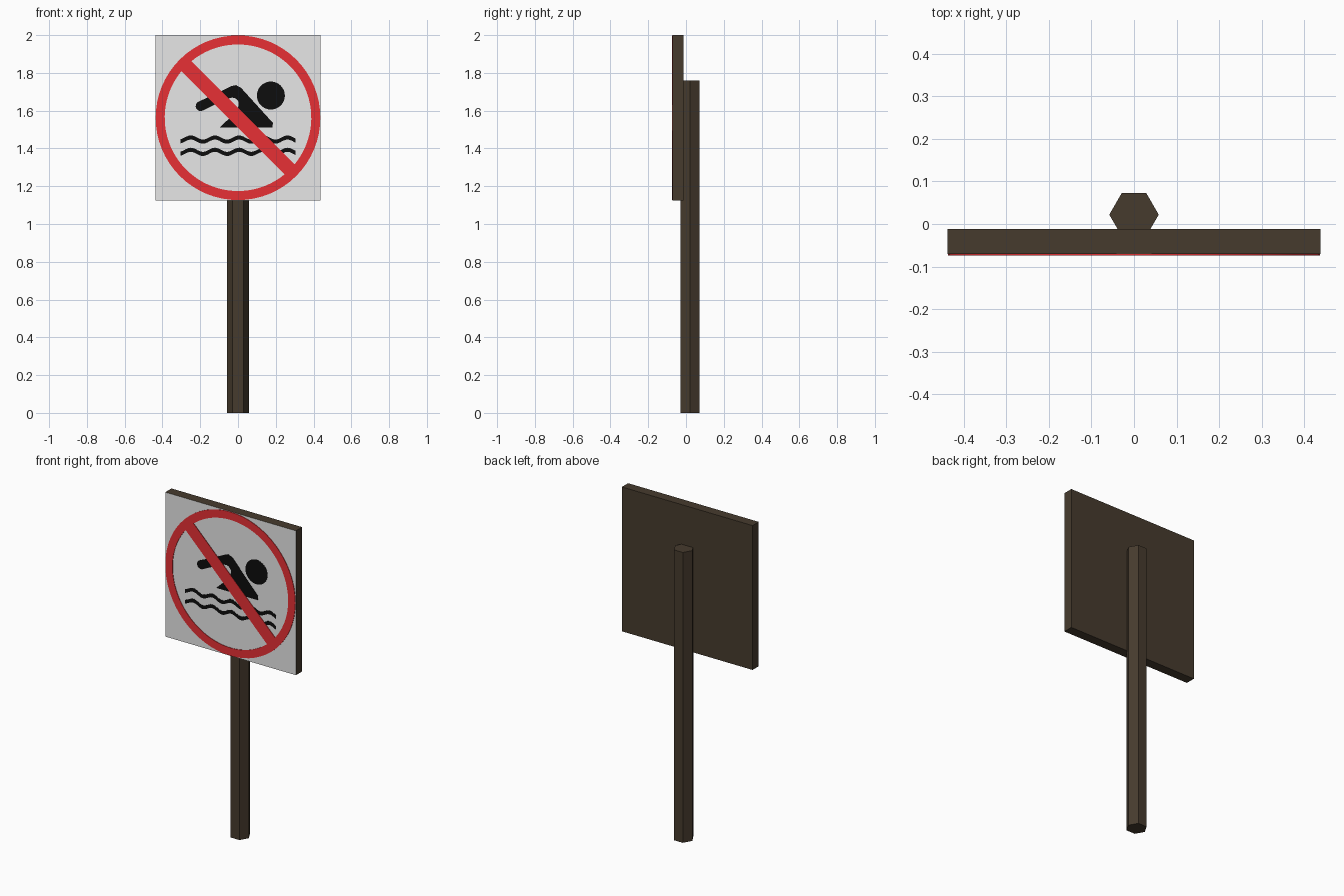
import bpy, bmesh, math

if "Cube" in bpy.data.objects:
    bpy.data.objects.remove(bpy.data.objects["Cube"])

FRONT = -0.071          # y of the board's front face
CZ = 1.5625             # height of the sign centre


def material(name, rgb):
    m = bpy.data.materials.new(name)
    m.diffuse_color = (*rgb, 1)
    m.use_nodes = True
    m.node_tree.nodes["Principled BSDF"].inputs["Base Color"].default_value = m.diffuse_color
    return m


wood = material("dark wood", (0.062, 0.044, 0.027))
white = material("sign white", (0.8, 0.8, 0.8))
red = material("prohibition red", (0.8, 0.03, 0.035))
black = material("pictogram black", (0.004, 0.004, 0.004))


def arc(cx, cz, r, a0, a1, n):
    return [(cx + r * math.cos(a0 + (a1 - a0) * i / n),
             cz + r * math.sin(a0 + (a1 - a0) * i / n)) for i in range(n + 1)]


def circle(cx, cz, r, n=64):
    return arc(cx, cz, r, 0, 2 * math.pi, n)[:-1]


def plate(name, loops, depth, mat):
    """Thin plate on the board front, outlined by (x, z) loops; inner loops are holes."""
    cu = bpy.data.curves.new(name, 'CURVE')
    cu.dimensions = '2D'
    cu.fill_mode = 'BOTH'
    cu.extrude = depth / 2
    for pts in loops:
        s = cu.splines.new('POLY')
        s.points.add(len(pts) - 1)
        for p, (x, z) in zip(s.points, pts):
            p.co = (x, z, 0, 1)
        s.use_cyclic_u = True
    ob = bpy.data.objects.new(name, cu)
    bpy.context.collection.objects.link(ob)
    ob.rotation_euler = (math.pi / 2, 0, 0)
    ob.location = (0, FRONT - depth / 2, 0)
    cu.materials.append(mat)
    bpy.ops.object.select_all(action='DESELECT')
    ob.select_set(True)
    bpy.context.view_layer.objects.active = ob
    bpy.ops.object.convert(target='MESH')
    return bpy.context.object


# hexagonal post
bpy.ops.mesh.primitive_cylinder_add(vertices=6, radius=0.058, depth=1.76,
                                    location=(0, 0.022, 0.88),
                                    rotation=(0, 0, math.pi / 6))
post = bpy.context.object
post.name = "post"
post.data.materials.append(wood)

# square board with a white front face
bpy.ops.mesh.primitive_cube_add(size=1, location=(0, FRONT + 0.0295, CZ))
board = bpy.context.object
board.name = "sign_board"
board.scale = (0.876, 0.059, 0.875)
board.data.materials.append(wood)
board.data.materials.append(white)
for f in board.data.polygons:
    f.material_index = 1 if f.normal.y < -0.5 else 0

# red ring with diagonal bar: a disc with two circle-segment holes
R_IN, HALF = 0.388, 0.038
a = math.asin(HALF / R_IN)
d = -math.pi / 4
plate("ring_and_bar", [
    circle(0, CZ, 0.436),
    arc(0, CZ, R_IN, d + a, d + math.pi - a, 40),
    arc(0, CZ, R_IN, d + math.pi + a, d + 2 * math.pi - a, 40),
], 0.003, red)

# swimmer's head
plate("swimmer_head", [circle(0.174, 1.68, 0.074, 40)], 0.0015, black)

# swimmer's arm and body, with rounded hand and armpit
body = [(-0.085, 1.705), (-0.035, 1.73), (-0.01, 1.735), (0.015, 1.722),
        (0.185, 1.535), (0.182, 1.512), (-0.096, 1.512), (-0.04, 1.565),
        (-0.005, 1.60)]
body += arc(-0.03, 1.635, 0.034, -0.6, 1.9, 8)
body += [(-0.075, 1.655)]
body += arc(-0.198, 1.624, 0.026, -1.2, -4.25, 10)
plate("swimmer_body", [body], 0.0015, black)

# two rows of waves
for i, z in enumerate((1.447, 1.382)):
    xs = [-0.305 + 0.61 * k / 60 for k in range(61)]
    mid = [(x, z + 0.011 * math.cos(2 * math.pi * (x + 0.25) / 0.128)) for x in xs]
    loop = [(x, h + 0.011) for x, h in mid] + [(x, h - 0.011) for x, h in reversed(mid)]
    plate("wave_%d" % (i + 1), [loop], 0.0015, black)
